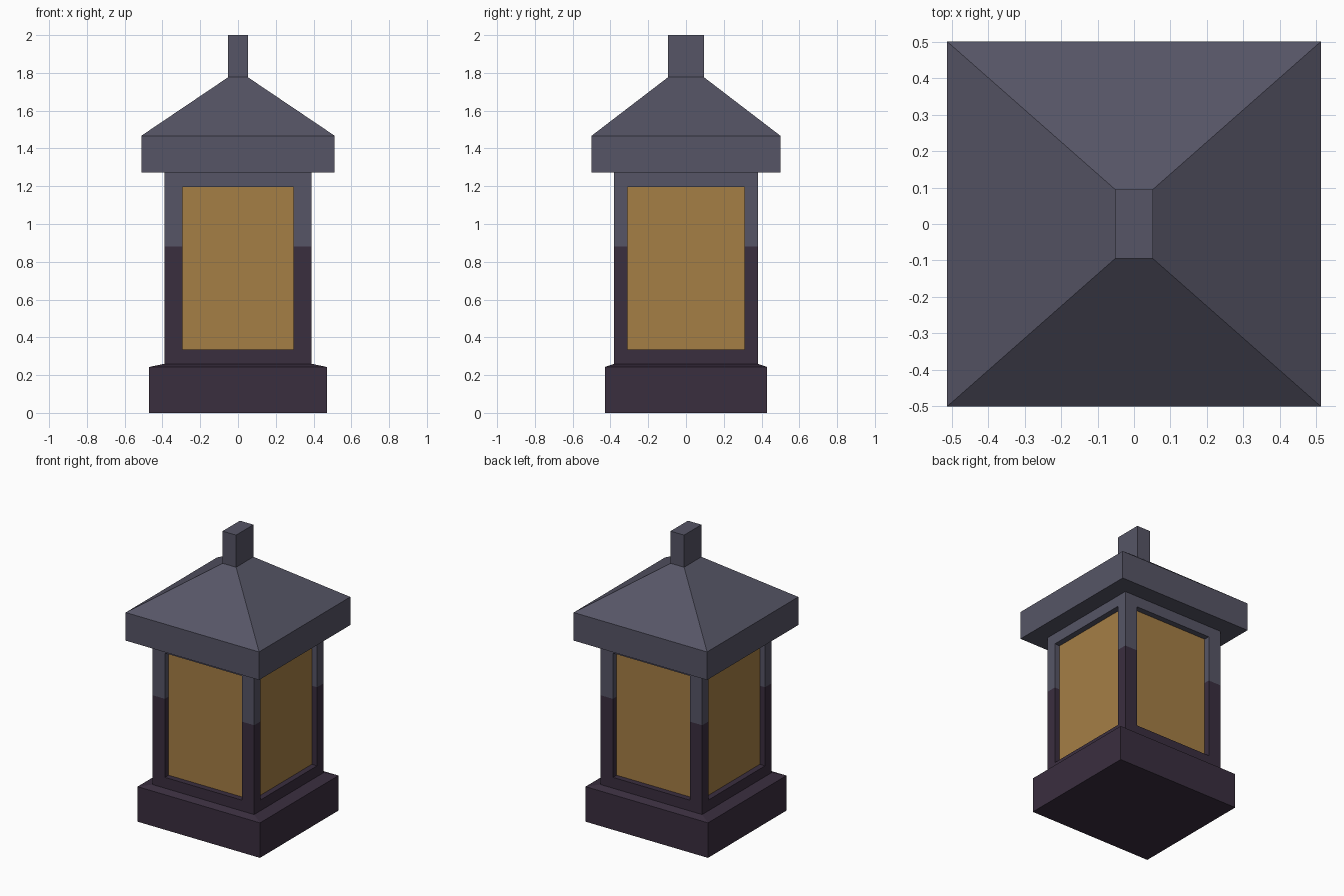
import bpy, bmesh
from mathutils import Vector

if "Cube" in bpy.data.objects:
    bpy.data.objects.remove(bpy.data.objects["Cube"])


def material(name, rgb):
    # 8-bit sRGB to linear
    lin = [((c / 255 + 0.055) / 1.055) ** 2.4 for c in rgb]
    m = bpy.data.materials.new(name)
    m.diffuse_color = (*lin, 1)
    m.use_nodes = True
    m.node_tree.nodes["Principled BSDF"].inputs["Base Color"].default_value = m.diffuse_color
    return m


GREY = material("slate grey", (86, 85, 102))
DARK = material("dark plum", (58, 46, 63))
AMBER = material("amber glass", (165, 126, 69))


def finish(name, bm, mats):
    bmesh.ops.recalc_face_normals(bm, faces=bm.faces)
    me = bpy.data.meshes.new(name)
    bm.to_mesh(me)
    bm.free()
    for m in mats:
        me.materials.append(m)
    ob = bpy.data.objects.new(name, me)
    bpy.context.collection.objects.link(ob)
    return ob


def stacked(name, rings, mat):
    """Rectangular rings (half x, half y, z) joined from bottom to top."""
    bm = bmesh.new()
    loops = [[bm.verts.new((sx * x, sy * y, z))
              for sx, sy in ((-1, -1), (1, -1), (1, 1), (-1, 1))] for x, y, z in rings]
    for a, b in zip(loops, loops[1:]):
        for i in range(4):
            j = (i + 1) % 4
            bm.faces.new((a[i], a[j], b[j], b[i]))
    bm.faces.new(loops[0][::-1])
    bm.faces.new(loops[-1])
    return finish(name, bm, [mat])


# Base with a shallow sloped lip
stacked("base", [(.47, .43, 0), (.47, .43, .243), (.39, .38, .26)], DARK)

# Roof: eaves band, hipped slopes and top post
stacked("roof", [(.512, .50, 1.272), (.512, .50, 1.467), (.052, .095, 1.777),
                 (.052, .095, 2.0)], GREY)

# Lantern body: cut the box into window frames, then recess the windows
HX, HY, Z0, Z1 = .39, .38, .255, 1.28
WX, WY, WZ0, WZ1, SPLIT = .295, .31, .335, 1.197, .88
bm = bmesh.new()
bmesh.ops.create_cube(bm, size=1)
for v in bm.verts:
    v.co = (v.co.x * 2 * HX, v.co.y * 2 * HY, Z1 if v.co.z > 0 else Z0)
cuts = [((0, 0, z), (0, 0, 1)) for z in (WZ0, SPLIT, WZ1)]
cuts += [((s * WX, 0, 0), (1, 0, 0)) for s in (-1, 1)]
cuts += [((0, s * WY, 0), (0, 1, 0)) for s in (-1, 1)]
for co, no in cuts:
    bmesh.ops.bisect_plane(bm, geom=bm.verts[:] + bm.edges[:] + bm.faces[:],
                           plane_co=co, plane_no=no)
bm.normal_update()

glass = []
for n in (Vector((1, 0, 0)), Vector((-1, 0, 0)), Vector((0, 1, 0)), Vector((0, -1, 0))):
    pane = []
    for f in bm.faces:
        c = f.calc_center_median()
        across = abs(c.y) if n.x else abs(c.x)
        if f.normal.dot(n) > .9 and across < .1 and WZ0 < c.z < WZ1:
            pane.append(f)
    whole = bmesh.ops.dissolve_faces(bm, faces=pane)["region"]
    inner = bmesh.ops.extrude_discrete_faces(bm, faces=whole)["faces"]
    for f in inner:
        bmesh.ops.translate(bm, verts=f.verts[:], vec=n * -.04)
    glass += inner

# Frame colour changes with height, glass is amber
for f in bm.faces:
    f.material_index = 0 if f.calc_center_median().z > SPLIT else 1
for f in glass:
    f.material_index = 2
finish("lantern_body", bm, [GREY, DARK, AMBER])
